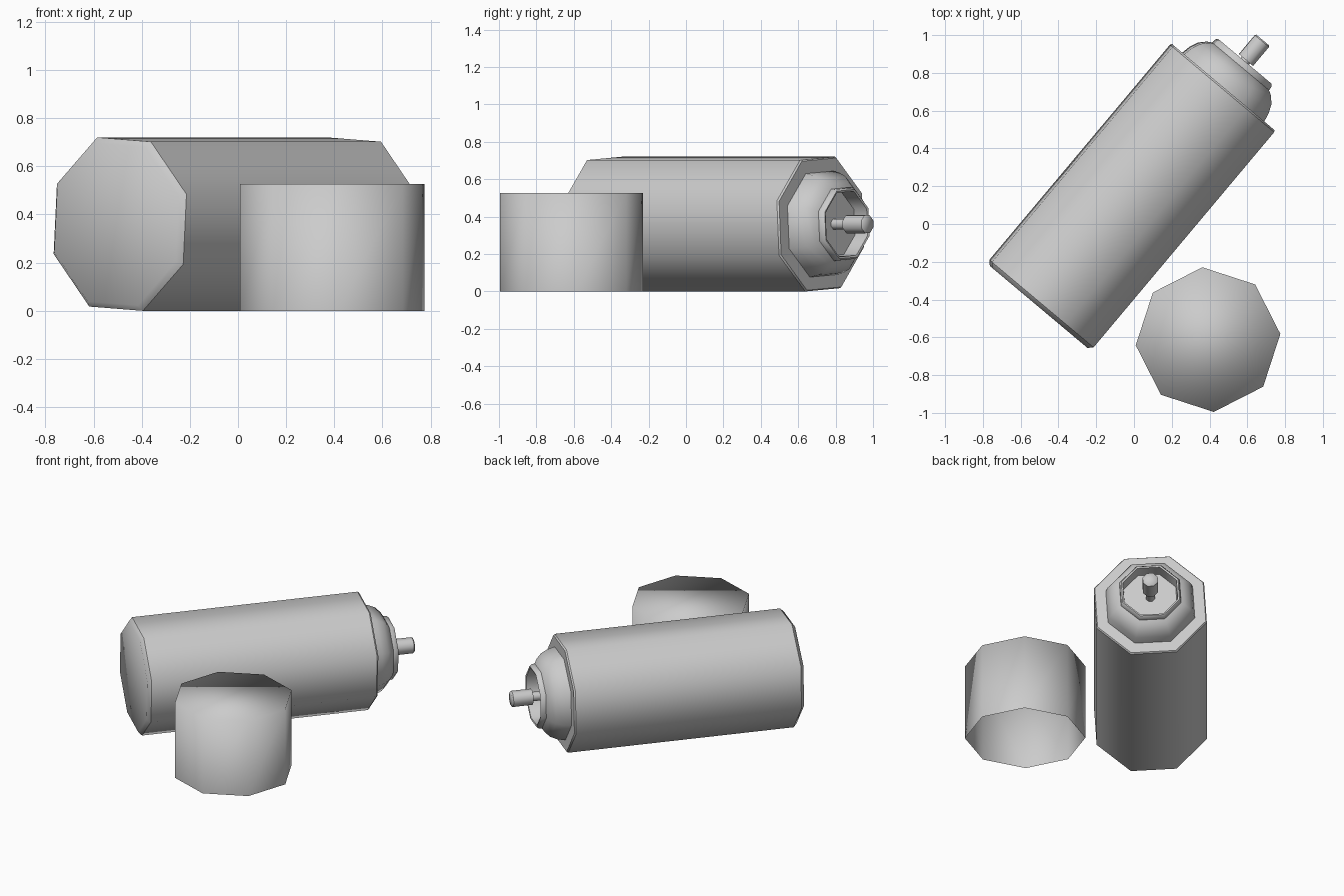
import bpy, bmesh
from math import sin, cos, radians
from mathutils import Matrix, Vector

if "Cube" in bpy.data.objects:
    bpy.data.objects.remove(bpy.data.objects["Cube"])

SIDES = 8


def lathe(name, profile, matrix, phase, sharp=(), cap_start=True, cap_end=True):
    """Revolve (radius, height) points in eight sides; 'sharp' lists hard rings."""
    bm = bmesh.new()
    rings = []
    for r, h in profile:
        angles = [radians(phase + 360 * i / SIDES) for i in range(SIDES)]
        rings.append([bm.verts.new((r * cos(t), r * sin(t), h)) for t in angles])
    for a, b in zip(rings, rings[1:]):
        for i in range(SIDES):
            j = (i + 1) % SIDES
            bm.faces.new((a[i], a[j], b[j], b[i]))
    if cap_start:
        bm.faces.new(rings[0][::-1])
    if cap_end:
        bm.faces.new(rings[-1])
    for f in bm.faces:
        f.smooth = True
    for k in sharp:
        for i in range(SIDES):
            bm.edges.get((rings[k][i], rings[k][(i + 1) % SIDES])).smooth = False
    mesh = bpy.data.meshes.new(name)
    bm.to_mesh(mesh)
    bm.free()
    obj = bpy.data.objects.new(name, mesh)
    obj.matrix_world = matrix
    bpy.context.collection.objects.link(obj)
    return obj


# Lying can frame: local z runs along the can, origin at its shoulder end
axis = Vector((0.643, 0.766, 0)).normalized()
side = Vector((axis.y, -axis.x, 0))
rot = Matrix((side, axis.cross(side), axis)).transposed().to_4x4()
can = Matrix.Translation((0.4725, 0.725, 0.36)) @ rot
PHASE = -19

# Can body with chamfered bottom and flat top rim
lathe("can_body",
      [(0.357, -1.52), (0.381, -1.497), (0.381, -0.01), (0.374, 0), (0.30, 0)],
      can, PHASE, sharp=(1, 2, 3), cap_end=False)

# Domed shoulder, rolled lip and recessed valve cup
lathe("can_shoulder",
      [(0.30, 0), (0.289, 0.05), (0.268, 0.095), (0.235, 0.128), (0.208, 0.143),
       (0.206, 0.165), (0.196, 0.178), (0.185, 0.175), (0.18, 0.09)],
      can, PHASE, sharp=(4, 6, 7, 8), cap_start=False)

# Valve stem and spray nozzle
lathe("valve_stem", [(0.03, 0.09), (0.03, 0.19)], can, PHASE, sharp=(0, 1))
lathe("spray_nozzle", [(0.052, 0.187), (0.052, 0.318), (0.047, 0.325)],
      can, PHASE, sharp=(0, 1))

# Loose cap standing open side down
lathe("loose_cap", [(0.384, 0), (0.384, 0.527)],
      Matrix.Translation((0.392, -0.612, 0)), 4.5, cap_start=False)
